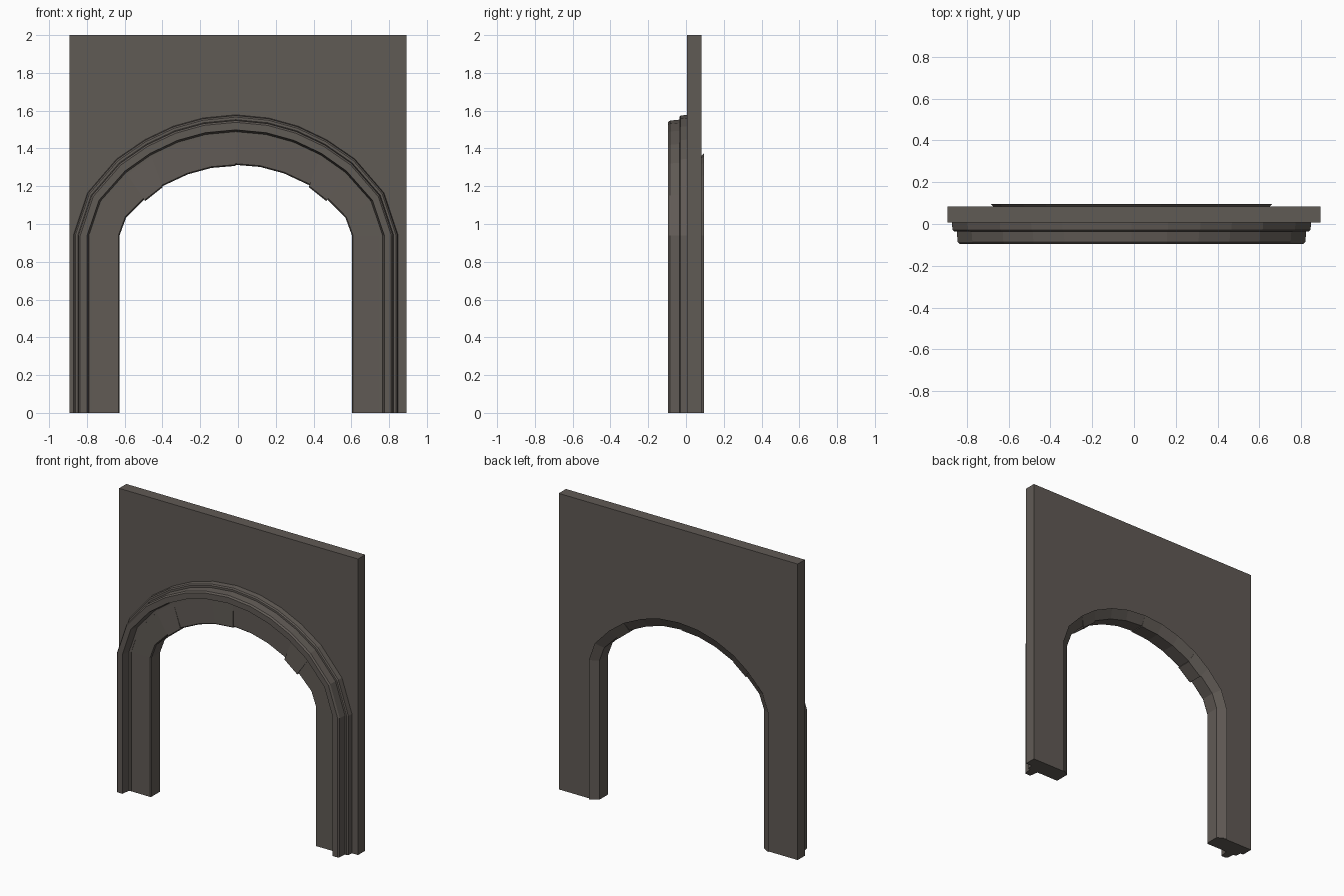
import bpy, bmesh

if "Cube" in bpy.data.objects:
    bpy.data.objects.remove(bpy.data.objects["Cube"])

stone = bpy.data.materials.new("dark_stone")
stone.diffuse_color = (0.118, 0.103, 0.091, 1)
stone.use_nodes = True
stone.node_tree.nodes["Principled BSDF"].inputs["Base Color"].default_value = stone.diffuse_color

CX = -0.012  # the arch sits slightly left of the wall centre
# half arch, from the foot to the crown: outer edge and inner edge (x, z)
OUTER = [(.86, 0), (.86, .94), (.785, 1.165), (.63, 1.345), (.48, 1.447),
         (.33, 1.518), (.175, 1.561), (0, 1.578)]
INNER = [(.615, 0), (.615, .94), (.58, 1.035), (.485, 1.13), (.39, 1.205),
         (.255, 1.268), (.13, 1.302), (0, 1.313)]


def whole(half):
    return [(-x, z) for x, z in half] + list(reversed(half[:-1]))


OUT, INN = whole(OUTER), whole(INNER)


def at(i, t):
    """Point on path station i, t = 0 outer edge, t = 1 inner edge."""
    (ax, az), (bx, bz) = OUT[i], INN[i]
    return CX + ax + (bx - ax) * t, az + (bz - az) * t


def finish(name, bm):
    bmesh.ops.recalc_face_normals(bm, faces=bm.faces[:])
    mesh = bpy.data.meshes.new(name)
    bm.to_mesh(mesh)
    bm.free()
    mesh.materials.append(stone)
    obj = bpy.data.objects.new(name, mesh)
    bpy.context.collection.objects.link(obj)


def sweep(name, profile, first=0, last=14):
    """Sweep a closed profile of (t, y) along the arch stations."""
    bm = bmesh.new()
    rings = []
    for i in range(first, last + 1):
        ring = []
        for t, y in profile:
            x, z = at(i, t)
            ring.append(bm.verts.new((x, y, z)))
        rings.append(ring)
    n = len(profile)
    for a, b in zip(rings, rings[1:]):
        for k in range(n):
            bm.faces.new((a[k], a[(k + 1) % n], b[(k + 1) % n], b[k]))
    bm.faces.new(rings[0])
    bm.faces.new(rings[-1])
    finish(name, bm)


# flat wall slab with an arched opening
bm = bmesh.new()
outline = [(-.893, 0), (-.893, 2), (.893, 2), (.893, 0)]
outline += [at(i, .85) for i in range(14, -1, -1)]
face = bm.faces.new([bm.verts.new((x, .006, z)) for x, z in outline])
new = bmesh.ops.extrude_face_region(bm, geom=[face])["geom"]
bmesh.ops.translate(bm, vec=(0, .077, 0),
                    verts=[v for v in new if isinstance(v, bmesh.types.BMVert)])
bmesh.ops.triangulate(bm, faces=[f for f in bm.faces if len(f.verts) > 4])
finish("wall", bm)

# stepped moulding: wide base step and raised front rib
sweep("moulding_base", [(0, .006), (.015, -.028), (.045, -.035), (.4, -.035), (.4, .006)])
sweep("moulding_rib", [(.095, -.03), (.115, -.085), (.15, -.095), (.3, -.095), (.34, -.03)])


# arch stones: front face, soffit and flared rear lip
def stones(name, first, last, t, y):
    sweep(name, [(.3, -.034), (t - .025, y), (t, y + .008), (t, .063),
                 (.767, .095), (.81, .083), (.81, .01), (.3, .01)], first, last)


stones("left_jamb", 0, 3, 1.0, -.035)
stones("left_wedge", 3, 4, 1.04, -.042)
stones("left_crown", 4, 7, 1.02, -.038)
stones("right_crown", 7, 10, 1.0, -.033)
stones("right_wedge", 10, 11, 1.04, -.042)
stones("right_jamb", 11, 14, 1.0, -.035)
